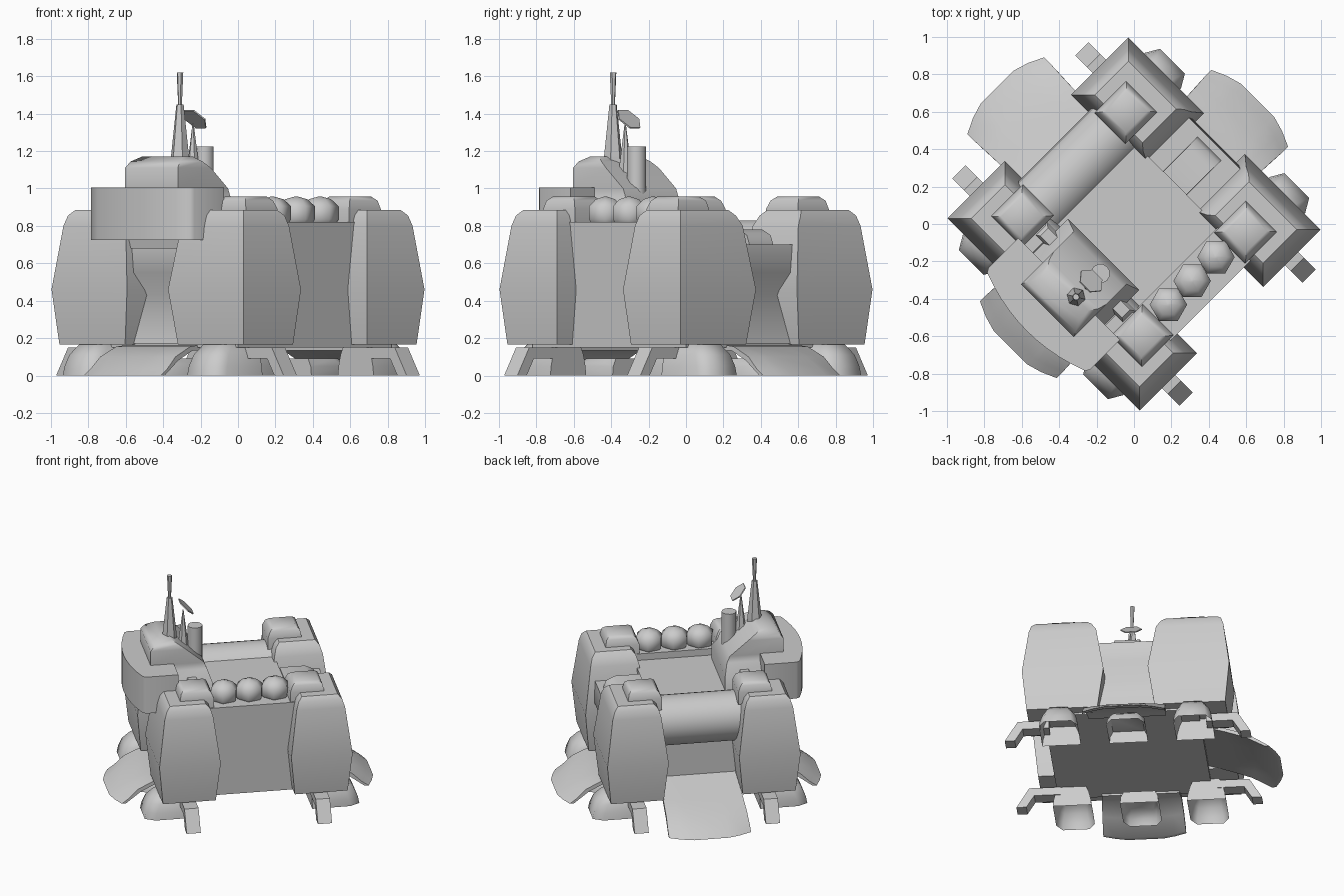
import bpy, bmesh, math
from mathutils import Matrix, Vector

if "Cube" in bpy.data.objects:
    bpy.data.objects.remove(bpy.data.objects["Cube"])

grey = bpy.data.materials.new("hull_grey")
grey.diffuse_color = (0.6, 0.6, 0.6, 1)
grey.use_nodes = True
grey.node_tree.nodes["Principled BSDF"].inputs["Base Color"].default_value = grey.diffuse_color
TURN = Matrix.Rotation(math.radians(45), 4, 'Z')   # parts are laid out square, then turned


def finish(name, bm, smooth=32):
    bmesh.ops.recalc_face_normals(bm, faces=bm.faces)
    me = bpy.data.meshes.new(name)
    bm.to_mesh(me)
    bm.free()
    me.materials.append(grey)
    ob = bpy.data.objects.new(name, me)
    bpy.context.collection.objects.link(ob)
    me.transform(TURN)
    bpy.ops.object.select_all(action='DESELECT')
    ob.select_set(True)
    bpy.context.view_layer.objects.active = ob
    if smooth:
        bpy.ops.object.shade_smooth_by_angle(angle=math.radians(smooth))
    return ob


def loft(name, rings, bottom=True, **kw):
    bm = bmesh.new()
    vs = [[bm.verts.new(p) for p in r] for r in rings]
    n = len(vs[0])
    for a, b in zip(vs, vs[1:]):
        for i in range(n):
            bm.faces.new((a[i], a[(i + 1) % n], b[(i + 1) % n], b[i]))
    if bottom:
        bm.faces.new(vs[0])
    bm.faces.new(vs[-1])
    return finish(name, bm, **kw)


def stack(name, levels, sx=1, sy=1, **kw):
    """Rectangles (z, x0, x1, y0, y1) joined from bottom to top."""
    return loft(name, [[(sx * x, sy * y, z) for x, y in
                        ((x0, y0), (x1, y0), (x1, y1), (x0, y1))]
                       for z, x0, x1, y0, y1 in levels], **kw)


def box(name, z0, z1, x0, x1, y0, y1, **kw):
    return stack(name, [(z0, x0, x1, y0, y1), (z1, x0, x1, y0, y1)], **kw)


def lathe(name, c, profile, sides, mat=Matrix(), **kw):
    rings = [[Vector(c) + mat @ Vector((r * math.cos(2 * math.pi * i / sides),
              r * math.sin(2 * math.pi * i / sides), z)) for i in range(sides)]
             for r, z in profile]
    return loft(name, rings, **kw)


def foot(name, sx, cy, levels):
    """Rounded hollow pod (z, reach, half width) under the rim."""
    loft(name, [[(sx * x, cy + y, z) for x, y in
                 ((.42, -w), (r - .07, -w), (r, -w * .7), (r, w * .7), (r - .07, w), (.42, w))]
                for z, r, w in levels], bottom=False, smooth=60)


def local(x, y, z):
    return TURN.inverted() @ Vector((x, y, z))


# Corner towers with caps, feet and stepped struts
for sx in (1, -1):
    for sy in (1, -1):
        lv = [(z, .25 + d, .684 - d, .155 + e, .726 - d) for z, d, e in
              ((.165, .03, .045), (.46, 0, 0), (.8, .045, .055), (.855, .062, .09), (.885, .09, .12))]
        stack("corner_tower", lv, sx, sy, smooth=40)
        stack("tower_cap", [(.8, .27, .51, .335, .57), (.89, .27, .51, .335, .57),
                            (.935, .29, .50, .35, .555), (.957, .315, .475, .375, .53)], sx, sy, smooth=50)
        foot("tower_foot", sx, sy * .47,
             [(0, .76, .135), (.05, .75, .13), (.11, .725, .115), (.165, .67, .09)])
        prof = [(.55, .15), (.77, .15), (.86, 0), (.79, 0), (.735, .09), (.55, .09)]
        loft("stepped_strut", [[(sx * x, sy * y, z) for y, z in prof] for x in (.415, .515)], smooth=0)

# Central body with a raised deck
box("base_plate", .15, .18, -.58, .58, -.58, .5)
box("core", .16, .70, -.52, .52, -.4, .45)
box("deck", .68, .77, -.5, .31, -.4, .45)
box("ledge_wall", .175, .82, -.32, .32, -.58, -.33)

for sx in (1, -1):
    # Side bays with a pinched waist, and the middle foot below
    prof = [(.3, .17), (.59, .17), (.53, .43), (.62, .55), (.61, .70), (.3, .70)]
    loft("side_bay", [[(sx * x, y, z) for x, z in prof] for y in (-.24, .24)], smooth=60)
    foot("middle_foot", sx, 0, [(0, .75, .135), (.05, .735, .13), (.09, .68, .11)])


# Loading ramps: sloping shells with a bowed outer edge
def ramp(name, angle, top, inner, outer, bow):
    m = Matrix.Rotation(angle, 4, 'Z')
    rings = []
    for t, f in ((-1, 0), (-.72, .6), (-.43, 1), (.43, 1), (.72, .6), (1, 0)):
        o = outer + bow * f
        mid = (inner + o) / 2
        prof = [(*top, .27), (inner, .155, .28), (mid, .10, .285), (o - .05, .035, .29), (o, 0, .29),
                (o - .03, 0, .29), (mid - .02, .08, .285), (inner - .02, .135, .28),
                (top[0], top[1] - .03, .27)]
        rings.append([m @ Vector((d, t * w, z)) for d, z, w in prof])
    loft(name, rings, smooth=40)


ramp("east_ramp", 0, (.54, .165), .64, .875, .06)
ramp("west_ramp", math.pi, (.54, .165), .64, .875, .06)
ramp("north_ramp", math.pi / 2, (.44, .235), .68, .97, .065)

# Drum lying between the two rear towers
along = Matrix.Rotation(math.radians(90), 4, 'Y')
lathe("rear_drum", (0, .42, .652), [(.178, -.33), (.178, .33)], 24, along)

# Hatch box on the east bay
stack("hatch_box", [(.6, .31, .57, -.09, .09), (.70, .31, .57, -.09, .09),
                    (.75, .31, .55, -.09, .09), (.78, .31, .49, -.088, .088)], smooth=60)

# Row of storage balls on the ledge
for x in (-.175, .005, .185):
    lathe("storage_ball", (x, -.435, 0), [(.07, .79), (.1, .835), (.1, .905), (.06, .942), (.008, .957)],
          6, Matrix.Rotation(math.radians(15), 4, 'Z'), smooth=70)

# Command post: bowed visor and cabin with sloping back
arc = [(-.74 - .07 * (1 - t * t), .37 * t) for t in (i / 5 - 1 for i in range(11))]
plan = [(-.715, -.385)] + arc + [(-.715, .385), (-.49, .385), (-.49, -.385)]
loft("bowed_visor", [[(x, y, z) for x, y in plan] for z in (.725, 1.005)], smooth=60)
stack("cabin", [(.68, -.62, -.23, -.27, .27), (.88, -.65, -.23, -.27, .27),
                (.95, -.655, -.255, -.20, .20), (1.0, -.655, -.275, -.2, .2),
                (1.11, -.655, -.405, -.2, .2), (1.145, -.625, -.455, -.185, .185),
                (1.172, -.565, -.50, -.155, .155)], smooth=50)
for sy in (1, -1):
    stack("cabin_bracket", [(.65, -.42, -.32, .2, .34), (.87, -.42, -.32, .2, .34),
                            (.91, -.40, -.34, .2, .31)], 1, sy)

# Mast, dish with its stand, and chimney
lathe("mast", local(-.31, -.39, 0), [(.055, 1.08), (.05, 1.17), (.02, 1.45)], 6, smooth=0)
lathe("mast_tip", local(-.31, -.39, 0), [(.010, 1.44), (.018, 1.62)], 6, smooth=0)
lathe("dish_stand", local(-.24, -.325, 0), [(.04, 1.06), (.003, 1.35)], 6, smooth=0)
tilt = Vector((1, 0, 1)).to_track_quat('Z', 'Y').to_matrix().to_4x4()
lathe("dish", local(-.23, -.305, 1.37), [(.075, -.004), (.075, .004)], 6, tilt, smooth=0)
lathe("chimney", local(-.18, -.265, 0), [(.052, .95), (.052, 1.225)], 12)
